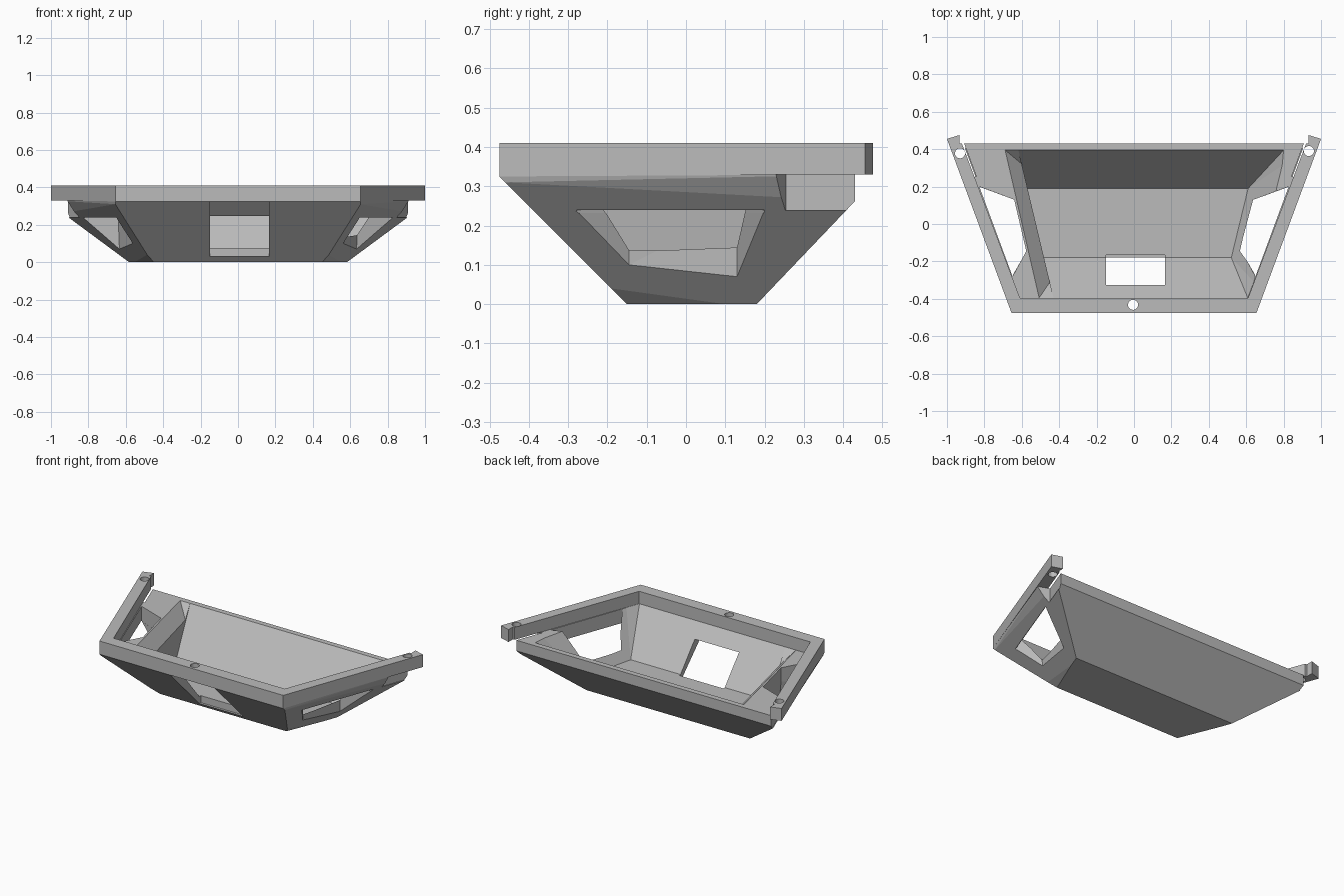
import bpy
import bmesh

old = bpy.data.objects.get("Cube")
if old:
    bpy.data.objects.remove(old)

grey = bpy.data.materials.new("plain grey")
grey.use_nodes = True
COLOUR = (0.5, 0.5, 0.5, 1)
grey.diffuse_color = COLOUR
grey.node_tree.nodes["Principled BSDF"].inputs["Base Color"].default_value = COLOUR


def finish(bm, name):
    bmesh.ops.recalc_face_normals(bm, faces=bm.faces[:])
    mesh = bpy.data.meshes.new(name)
    bm.to_mesh(mesh)
    bm.free()
    mesh.materials.append(grey)
    ob = bpy.data.objects.new(name, mesh)
    bpy.context.scene.collection.objects.link(ob)
    return ob


def solid(name, points):
    """Convex solid around a few points."""
    bm = bmesh.new()
    verts = [bm.verts.new(p) for p in points]
    res = bmesh.ops.convex_hull(bm, input=verts)
    loose = {v for v in res["geom_interior"] + res["geom_unused"]
             if isinstance(v, bmesh.types.BMVert)}
    bmesh.ops.delete(bm, geom=list(loose), context="VERTS")
    bmesh.ops.dissolve_limit(bm, angle_limit=0.01, verts=bm.verts[:], edges=bm.edges[:])
    return finish(bm, name)


def prism(name, outline, z0, z1):
    bm = bmesh.new()
    face = bm.faces.new([bm.verts.new((x, y, z0)) for x, y in outline])
    top = bmesh.ops.extrude_face_region(bm, geom=[face])["geom"]
    bmesh.ops.translate(bm, vec=(0, 0, z1 - z0),
                        verts=[v for v in top if isinstance(v, bmesh.types.BMVert)])
    return finish(bm, name)


def cut(target, cutter):
    mod = target.modifiers.new("cut", "BOOLEAN")
    mod.operation = "DIFFERENCE"
    mod.solver = "EXACT"
    mod.object = cutter
    cutter.hide_render = True
    bpy.context.view_layer.update()
    graph = bpy.context.evaluated_depsgraph_get()
    mesh = bpy.data.meshes.new_from_object(target.evaluated_get(graph))
    target.modifiers.clear()
    target.data = mesh
    bpy.data.objects.remove(cutter)


def both(points):
    return points + [(-x, y, z) for x, y, z in points]


# Slanted planes of the side walls, upright below the sloped part
def outer(y, z):
    return 0.516 + 0.37 * y + min(z, 0.31)


def inner(y, z):
    return 0.484 + 0.243 * y + 0.667 * max(z, 0.12)


# Tray: sloping hull with chamfered front corners and an upright back edge
side_profile = [(-0.19, 0.04), (0.1, 0), (0.18, 0), (0.18, 0.015), (0.43, 0.262),
                (0.43, 0.33), (-0.46, 0.31)]
tray = solid("tray", both([(outer(y, z), y, z) for y, z in side_profile]
                          + [(0.45, -0.15, 0), (0.655, -0.475, 0.325), (0.655, -0.475, 0.33)]))

# Main cavity: flat floor, low step, sloping ends, one steep wall
cavity_profile = [(s, z) for s, z in ((-0.18, 0.075), (-0.18, 0.12), (-0.395, 0.33),
                                      (-0.395, 0.5), (0.19, 0.075), (0.19, 0.12),
                                      (0.395, 0.33), (0.395, 0.5))]
cut(tray, solid("cavity", [(inner(y, z), y, z) for y, z in cavity_profile]
                + [(-0.524 - 0.238 * y, y, z) for y, z in cavity_profile]))

# Sloped lip on the steep wall
lip = [(-0.31, 0.25), (0.32, 0.255), (-0.395, 0.33), (0.395, 0.33), (-0.395, 0.4), (0.395, 0.4)]
cut(tray, solid("lip_cutter", [(-0.278 - 0.23 * y - 0.97 * z, y, z) for y, z in lip]
                + [(0, y, z) for y, z in lip]))

# Side windows, opening into pockets, and relief under the tabs
window = [(-0.28, 0.24), (0.2, 0.24), (0.13, 0.07), (-0.145, 0.1)]
for s in (1, -1):
    ends = [(s * (0.61 + 0.235 * y), y) for y in (-0.145, 0.13)]
    hole = [(s * (outer(y, z) + d), y, z) for y, z in window for d in (0, 0.1)]
    cut(tray, solid("window_cutter", hole + [(x, y, 0.24) for x, y in ends]))
    pocket = ends + [(s * (outer(y, 0.24) - 0.003), y) for y in (-0.28, 0.2)]
    cut(tray, solid("pocket_cutter", [(x, y, z) for x, y in pocket for z in (0.232, 0.5)]))
    relief = [(0.843, 0.255), (1.143, 0.144), (1.2, 0.5), (0.934, 0.5)]
    cut(tray, prism("tab_relief", [(s * x, y) for x, y in relief], 0.238, 0.5))

# Front slot and the deep groove above it
slot_x = (-0.15, 0.165)
cut(tray, solid("slot_cutter", [(x, y, z) for x in slot_x for y in (-0.4, -0.165)
                                for z in (0.03, 0.12)]))
cut(tray, solid("groove_cutter", [(x, d - z, z) for x in slot_x
                                  for z in (0.11, 0.325) for d in (-0.25, -0.078)]))

# Rim: U-shaped frame, open at the back, with two rear tabs
half = [(0.655, -0.475), (1, 0.455), (0.932, 0.476), (0.932, 0.43), (0.92, 0.43), (0.61, -0.395)]
rim = prism("rim", half + [(-x, y) for x, y in reversed(half)], 0.33, 0.41)

# Screw holes
for x, y in ((0.935, 0.39), (-0.93, 0.378), (-0.005, -0.432)):
    for part in (rim, tray):
        bm = bmesh.new()
        bmesh.ops.create_cone(bm, cap_ends=True, segments=24, radius1=0.027,
                              radius2=0.027, depth=0.6)
        bmesh.ops.translate(bm, vec=(x, y, 0.6), verts=bm.verts[:])
        cut(part, finish(bm, "screw_hole"))
